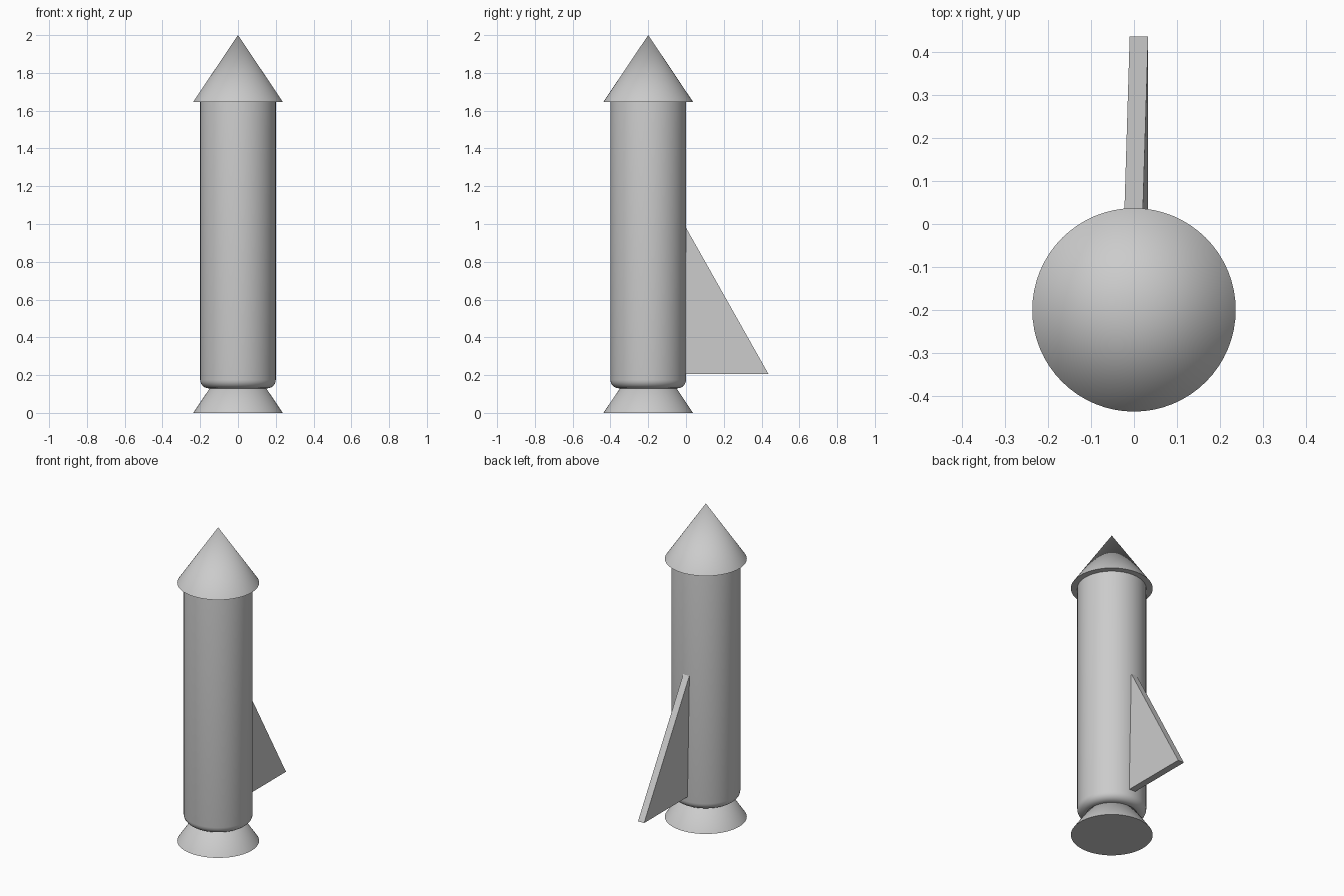
import bpy
import math

if "Cube" in bpy.data.objects:
    bpy.data.objects.remove(bpy.data.objects["Cube"])

AXIS_Y = -0.2   # rocket axis sits forward of the origin, the fin extends back
SIDES = 64


def cone(name, base_z, radius, height):
    bpy.ops.mesh.primitive_cone_add(vertices=SIDES, radius1=radius, radius2=0, depth=height,
                                    location=(0, AXIS_Y, base_z + height / 2))
    bpy.context.object.name = name
    bpy.ops.object.shade_smooth_by_angle(angle=math.radians(30))


# Nose cone and flared nozzle share the same cone shape
cone("nose_cone", 1.647, 0.237, 0.353)
cone("nozzle", 0.0, 0.237, 0.353)

# Body tube with rounded rims; its top is hidden in the nose cone
z0, z1 = 0.13, 1.69
bpy.ops.mesh.primitive_cylinder_add(vertices=SIDES, radius=0.2, depth=z1 - z0,
                                    location=(0, AXIS_Y, (z0 + z1) / 2))
body = bpy.context.object
body.name = "body"
bevel = body.modifiers.new("rounded_rims", 'BEVEL')
bevel.width = 0.045
bevel.segments = 6
bevel.limit_method = 'ANGLE'
bevel.angle_limit = math.radians(40)
bpy.ops.object.modifier_apply(modifier=bevel.name)
bpy.ops.object.shade_smooth_by_angle(angle=math.radians(30))

# Tail fin: triangular plate leaning slightly sideways toward its top
profile = [(-0.01, 0.205), (0.437, 0.205), (-0.01, 0.998)]
verts = []
for edge_x in (-0.01, 0.033):
    for y, z in profile:
        lean = -0.0135 * (z - 0.205) / 0.793
        verts.append((edge_x + lean, y, z))
faces = [(0, 2, 1), (3, 4, 5), (0, 1, 4, 3), (1, 2, 5, 4), (2, 0, 3, 5)]
mesh = bpy.data.meshes.new("tail_fin")
mesh.from_pydata(verts, [], faces)
fin = bpy.data.objects.new("tail_fin", mesh)
bpy.context.collection.objects.link(fin)
